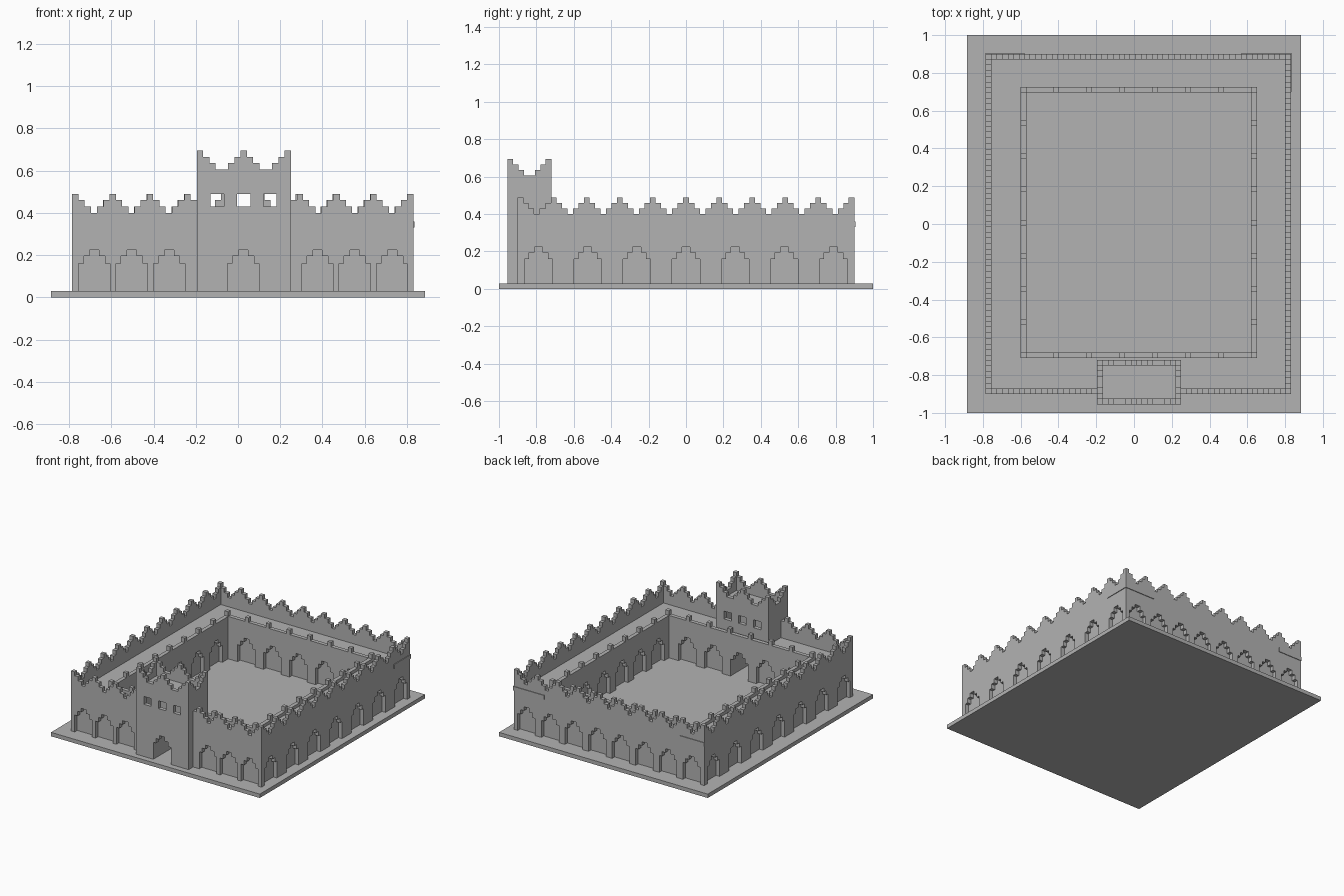
import bpy, bmesh
from mathutils import Vector

cube = bpy.data.objects.get("Cube")
if cube:
    bpy.data.objects.remove(cube)

stone = bpy.data.materials.new("grey stone")
stone.use_nodes = True
stone.diffuse_color = (0.45, 0.45, 0.45, 1)
stone.node_tree.nodes["Principled BSDF"].inputs["Base Color"].default_value = (0.45, 0.45, 0.45, 1)

BASE, DECK, T = 0.03, 0.33, 0.03          # plinth top, walkway height, wall thickness
ARCH = [(0.074, 0.16), (0.05, 0.195), (0.022, 0.225)]   # half width, height of each step


def finish(name, bm):
    bmesh.ops.recalc_face_normals(bm, faces=bm.faces)
    mesh = bpy.data.meshes.new(name)
    bm.to_mesh(mesh)
    bm.free()
    mesh.materials.append(stone)
    obj = bpy.data.objects.new(name, mesh)
    bpy.context.collection.objects.link(obj)
    return obj


def box(name, x0, x1, y0, y1, z0, z1):
    bm = bmesh.new()
    bmesh.ops.create_cube(bm, size=1)
    for v in bm.verts:
        v.co = ((x0, x1)[v.co.x > 0], (y0, y1)[v.co.y > 0], (z0, z1)[v.co.z > 0])
    return finish(name, bm)


def panel(name, axis, a0, a1, depth, z0, tops, arches=()):
    """Upright wall along an axis, stepped arches cut in its foot, stepped top."""
    pts = [(a0, z0)]
    for c in arches:
        z = z0
        for half, top in ARCH:
            pts += [(c - half, z), (c - half, top)]
            z = top
        for half, top in reversed(ARCH):
            pts += [(c + half, top)]
            lower = [t for h, t in ARCH if h > half]
            pts += [(c + half, lower[-1] if lower else z0)]
    pts.append((a1, z0))
    cell = (a1 - a0) / len(tops)
    for i in reversed(range(len(tops))):
        pts += [(a0 + (i + 1) * cell, tops[i]), (a0 + i * cell, tops[i])]
    pts = [p for i, p in enumerate(pts) if (Vector(p) - Vector(pts[i - 1])).length > 1e-5]
    bm = bmesh.new()
    place = (lambda a, z: (a, depth, z)) if axis == "x" else (lambda a, z: (depth, a, z))
    face = bm.faces.new([bm.verts.new(place(*p)) for p in pts])
    out = bmesh.ops.extrude_face_region(bm, geom=[face])
    shift = Vector((0, T, 0)) if axis == "x" else Vector((T, 0, 0))
    bmesh.ops.translate(bm, vec=shift, verts=[g for g in out["geom"] if isinstance(g, bmesh.types.BMVert)])
    return finish(name, bm)


def battlement(cells, heights):
    return [heights[i % len(heights)] for i in range(cells)]


def spaced(count, gap, middle):
    return [middle + (i - (count - 1) / 2) * gap for i in range(count)]


box("plinth", -0.885, 0.885, -1, 1, 0, BASE)

# Outer walls
X0, X1, Y0, Y1 = -0.785, 0.83, -0.9, 0.9
GX0, GX1, GY0, GY1 = -0.195, 0.25, -0.955, -0.72      # gate tower
MID = (X0 + X1) / 2
steps = [0.49, 0.46, 0.43, 0.40, 0.43, 0.46]
side_arches = spaced(7, 0.263, 0)
panel("outer_wall_right", "y", Y0, Y1, X0, BASE, battlement(61, steps), side_arches)
panel("outer_wall_left", "y", Y0, Y1, X1 - T, BASE, battlement(61, steps), side_arches)
panel("outer_wall_back", "x", X0, X1, Y1 - T, BASE, battlement(55, steps), spaced(8, 0.2, MID))
half_top = battlement(20, steps)
panel("outer_wall_front_right", "x", X0, GX0, Y0, BASE, half_top, spaced(3, 0.177, -0.503))
panel("outer_wall_front_left", "x", GX1, X1, Y0, BASE, half_top[::-1], spaced(3, 0.177, 0.553))

# Courtyard walls with small merlons
CX0, CX1, CY0, CY1 = -0.60, 0.65, -0.71, 0.725
merlons = [0.39] + [0.355] * 5
for side, y in (("front", CY0), ("back", CY1 - T)):
    panel("court_wall_" + side, "x", CX0, CX1, y, BASE, battlement(43, merlons), spaced(5, 0.22, 0.025))
for side, x in (("right", CX0), ("left", CX1 - T)):
    panel("court_wall_" + side, "y", CY0, CY1, x, BASE, battlement(49, merlons), spaced(6, 0.22, 0))

# Solid walkway between the walls, with a passage at the gate
DX0, DX1 = 0.025 - ARCH[0][0], 0.025 + ARCH[0][0]
box("walkway_right", X0 + T, CX0, Y0 + T, Y1 - T, BASE, DECK)
box("walkway_left", CX1, X1 - T, Y0 + T, Y1 - T, BASE, DECK)
box("walkway_back", CX0, CX1, CY1, Y1 - T, BASE, DECK)
box("walkway_front_right", CX0, DX0, Y0 + T, CY0, BASE, DECK)
box("walkway_front_left", DX1, CX1, Y0 + T, CY0, BASE, DECK)
box("passage_ceiling", DX0, DX1, GY0 + T, CY0, ARCH[-1][1], DECK)
box("gate_core_right", GX0 + T, DX0, GY0 + T, Y0 + T, BASE, DECK)
box("gate_core_left", DX1, GX1 - T, GY0 + T, Y0 + T, BASE, DECK)

# Corner floor slabs that stand slightly proud of the walls
E = 0.005
box("corner_slab_back_right", X0, -0.58, Y1 - T, Y1 + E, DECK, DECK + T)
box("corner_slab_back_left", 0.57, X1 + E, Y1 - T, Y1 + E, DECK, DECK + T)
box("corner_slab_left", X1 - T, X1 + E, 0.7, Y1 + E, DECK, DECK + T)

# Gate tower: door, three windows front and back, stepped top
tower_steps = [0.695, 0.665, 0.635, 0.605, 0.605, 0.635, 0.665]
SILL, HEAD = 0.43, 0.49
piers = [(GX0, -0.13), (-0.067, -0.005), (0.058, 0.12), (0.183, GX1)]
for side, y, foot, doors in (("front", GY0, BASE, [0.025]), ("back", GY1 - T, DECK, [])):
    panel("tower_lower_" + side, "x", GX0, GX1, y, foot, [SILL], doors)
    for i, (a, b) in enumerate(piers):
        box(f"tower_window_pier_{side}_{i + 1}", a, b, y, y + T, SILL, HEAD)
    panel("tower_upper_" + side, "x", GX0, GX1, y, HEAD, battlement(15, tower_steps))
for side, x in (("right", GX0), ("left", GX1 - T)):
    panel("tower_wall_" + side, "y", GY0, GY1, x, BASE, battlement(8, tower_steps))
box("tower_roof", GX0 + T, GX1 - T, GY0 + T, GY1 - T, 0.53, 0.56)
